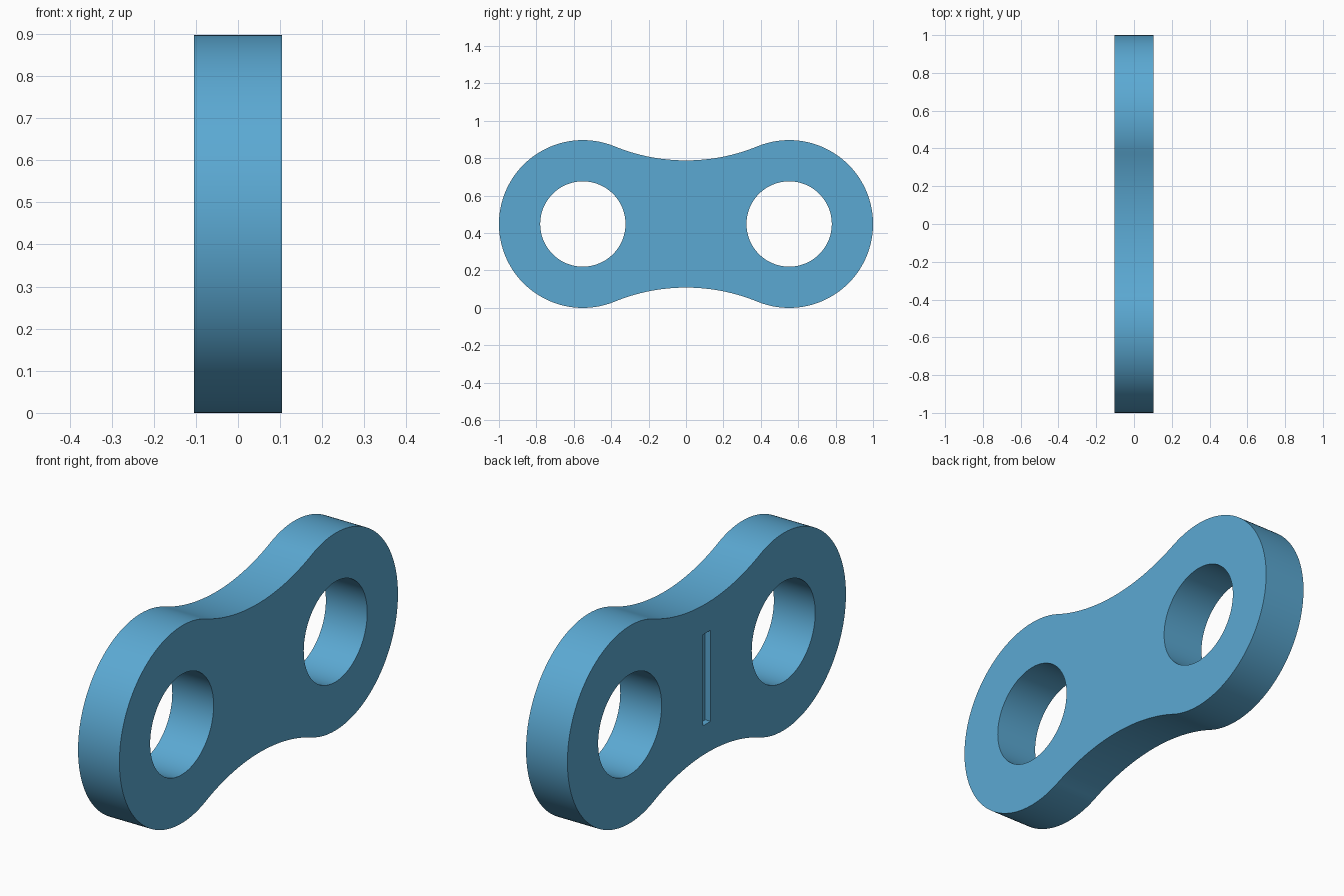
import bpy, bmesh, math
from math import sin, cos, pi

if "Cube" in bpy.data.objects:
    bpy.data.objects.remove(bpy.data.objects["Cube"])

HALF_T = 0.104             # half thickness of the plate
R, HOLE_R = 0.4485, 0.228  # lobe and hole radii
CY, CZ = 1 - 0.4485, 0.4485  # lobe centre
WAIST = 0.34               # half height at the middle

blue = bpy.data.materials.new("steel blue")
blue.diffuse_color = (0.105, 0.397, 0.651, 1)
blue.use_nodes = True
blue.node_tree.nodes["Principled BSDF"].inputs["Base Color"].default_value = blue.diffuse_color


def prism(name, pts, x0, x1):
    """Extrude a closed (y, z) profile from x0 to x1."""
    bm = bmesh.new()
    face = bm.faces.new([bm.verts.new((x0, y, z)) for y, z in pts])
    ext = bmesh.ops.extrude_face_region(bm, geom=[face])
    top = [v for v in ext["geom"] if isinstance(v, bmesh.types.BMVert)]
    bmesh.ops.translate(bm, verts=top, vec=(x1 - x0, 0, 0))
    bmesh.ops.recalc_face_normals(bm, faces=bm.faces)
    mesh = bpy.data.meshes.new(name)
    bm.to_mesh(mesh)
    bm.free()
    mesh.materials.append(blue)
    ob = bpy.data.objects.new(name, mesh)
    bpy.context.collection.objects.link(ob)
    return ob


def arc(cy, cz, r, a0, a1, n):
    return [(cy + r * cos(a0 + (a1 - a0) * i / n),
             cz + r * sin(a0 + (a1 - a0) * i / n)) for i in range(n + 1)]


# Outline: two round lobes joined by concave arcs tangent to them
waist_r = (CY**2 + WAIST**2 - R**2) / (2 * (R - WAIST))
waist_c = WAIST + waist_r
t = math.atan2(waist_c, -CY)   # direction from right lobe to upper waist centre
s = math.atan2(waist_c, CY)
half = arc(CY, CZ, R, -t, t, 96)
half += arc(0, CZ + waist_c, waist_r, -s, -pi + s, 32)[1:-1]
outline = half + [(-y, 2 * CZ - z) for y, z in half]
plate = prism("link_plate", outline, -HALF_T, HALF_T)

# Cutters: two pin holes and a shallow slot on the left face
cutters = [prism("hole_cutter", arc(sy * CY, CZ, HOLE_R, 0, 2 * pi, 96)[:-1], -0.3, 0.3)
           for sy in (-1, 1)]
w, h = 0.028, 0.207
slot = [(-w, CZ - h), (w, CZ - h), (w, CZ + h), (-w, CZ + h)]
cutters.append(prism("slot_cutter", slot, -0.3, -HALF_T + 0.027))

bpy.context.view_layer.objects.active = plate
plate.select_set(True)
for cutter in cutters:
    cutter.hide_render = True
    mod = plate.modifiers.new("cut", 'BOOLEAN')
    mod.operation, mod.solver, mod.object = 'DIFFERENCE', 'EXACT', cutter
    bpy.ops.object.modifier_apply(modifier=mod.name)
    bpy.data.objects.remove(cutter)

bpy.ops.object.shade_smooth_by_angle(angle=math.radians(30))
